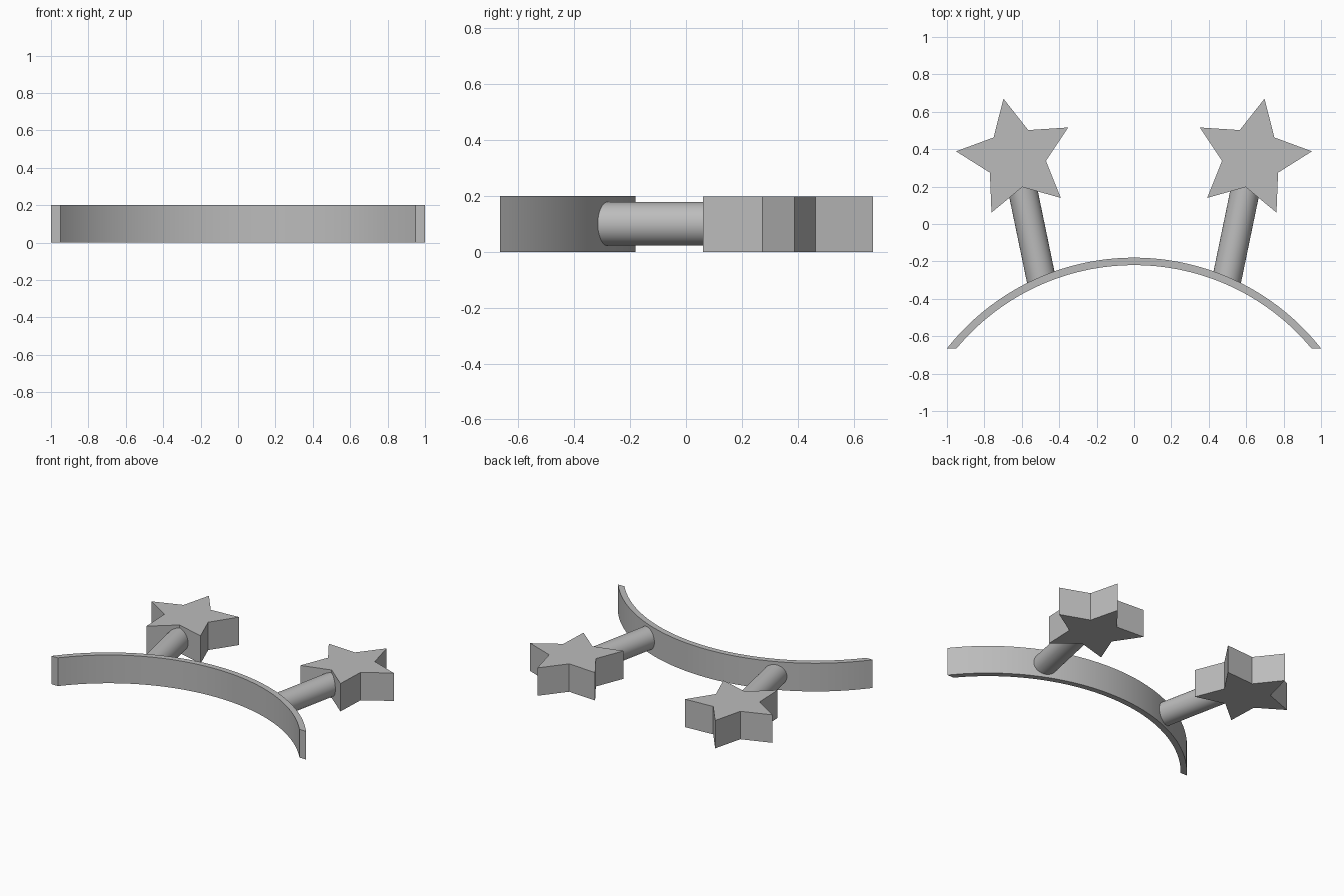
import bpy, bmesh, math
from mathutils import Vector, Matrix

cube = bpy.data.objects.get("Cube")
if cube:
    bpy.data.objects.remove(cube, do_unlink=True)

grey = bpy.data.materials.new("plain_grey")
grey.use_nodes = True
grey.diffuse_color = (0.5, 0.5, 0.5, 1)
grey.node_tree.nodes["Principled BSDF"].inputs["Base Color"].default_value = (0.5, 0.5, 0.5, 1)


def finish(name, bm, smooth):
    bmesh.ops.recalc_face_normals(bm, faces=bm.faces)
    mesh = bpy.data.meshes.new(name)
    bm.to_mesh(mesh)
    bm.free()
    mesh.materials.append(grey)
    obj = bpy.data.objects.new(name, mesh)
    bpy.context.collection.objects.link(obj)
    if smooth:
        bpy.ops.object.select_all(action='DESELECT')
        obj.select_set(True)
        bpy.context.view_layer.objects.active = obj
        bpy.ops.object.shade_smooth_by_angle(angle=math.radians(30))


def extrude_up(bm, faces, height):
    new = bmesh.ops.extrude_face_region(bm, geom=faces)["geom"]
    verts = [v for v in new if isinstance(v, bmesh.types.BMVert)]
    bmesh.ops.translate(bm, verts=verts, vec=(0, 0, height))


# Curved band: two concentric arcs, both ending on one straight cut line
CENTRE_Y, CUT_Y, HEIGHT = -1.453, -0.665, 0.2
SEGMENTS = 64
bm = bmesh.new()
arcs = []
for radius in (1.273, 1.233):
    half = math.acos((CUT_Y - CENTRE_Y) / radius)
    angles = [half * (2 * i / SEGMENTS - 1) for i in range(SEGMENTS + 1)]
    arcs.append([bm.verts.new((radius * math.sin(a), CENTRE_Y + radius * math.cos(a), 0))
                 for a in angles])
outer, inner = arcs
strip = [bm.faces.new((outer[i], outer[i + 1], inner[i + 1], inner[i]))
         for i in range(SEGMENTS)]
extrude_up(bm, strip, HEIGHT)
finish("headband", bm, True)

# A rod and a star on each side
for side, label in ((1, "left"), (-1, "right")):
    tilt = math.radians(78)
    star_centre = Vector((side * 0.631, 0.355, 0))

    # Five-pointed star, one point continuing the line of the rod
    bm = bmesh.new()
    points = []
    for i in range(10):
        a = tilt + i * math.pi / 5
        r = 0.161 if i % 2 else 0.322
        points.append(bm.verts.new(star_centre + Vector((side * r * math.cos(a), r * math.sin(a), 0))))
    extrude_up(bm, [bm.faces.new(points)], 0.198)
    finish(label + "_star", bm, False)

    # Round rod from inside the band to inside the star
    start = Vector((side * 0.495, -0.302, 0.1))
    axis = star_centre + Vector((0, 0, 0.1)) - start
    length = axis.length - 0.05
    place = (Matrix.Translation(start + axis.normalized() * length / 2)
             @ axis.to_track_quat('Z', 'Y').to_matrix().to_4x4())
    bm = bmesh.new()
    bmesh.ops.create_cone(bm, cap_ends=True, segments=48, radius1=0.078, radius2=0.078,
                          depth=length, matrix=place)
    finish(label + "_rod", bm, True)
